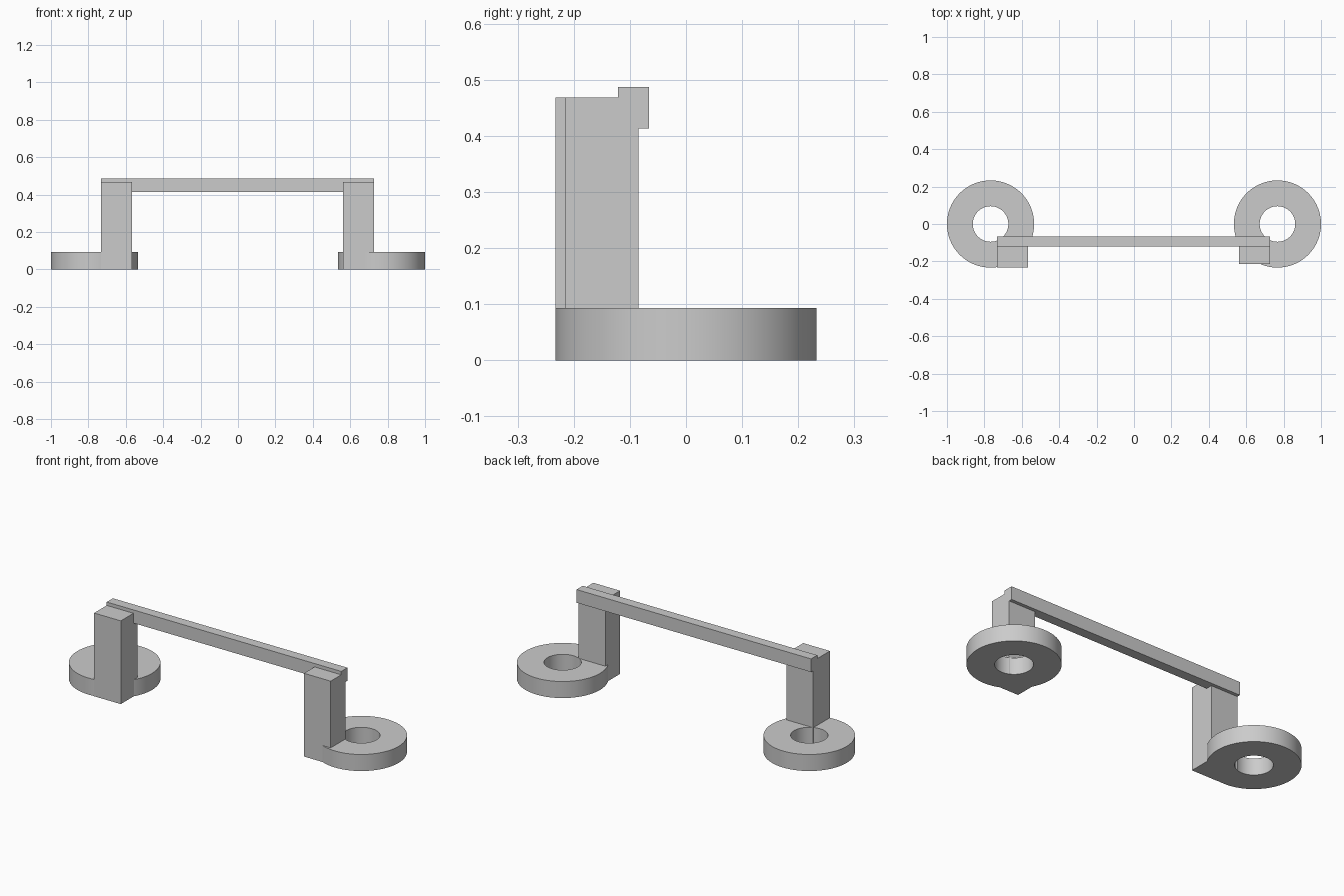
import bpy
import math

cube = bpy.data.objects.get("Cube")
if cube:
    bpy.data.objects.remove(cube, do_unlink=True)

grey = bpy.data.materials.new("plain grey")
grey.use_nodes = True
colour = (0.6, 0.6, 0.6, 1)
grey.diffuse_color = colour
grey.node_tree.nodes["Principled BSDF"].inputs["Base Color"].default_value = colour


def box(name, low, high):
    """Box spanning two opposite corners."""
    centre = [(a + b) / 2 for a, b in zip(low, high)]
    bpy.ops.mesh.primitive_cube_add(size=1, location=centre)
    obj = bpy.context.object
    obj.name = name
    obj.scale = [b - a for a, b in zip(low, high)]
    bpy.ops.object.transform_apply(location=False, rotation=False, scale=True)
    obj.data.materials.append(grey)
    return obj


def cylinder(name, x, radius, bottom, top):
    bpy.ops.mesh.primitive_cylinder_add(
        vertices=96, radius=radius, depth=top - bottom,
        location=(x, 0, (bottom + top) / 2))
    obj = bpy.context.object
    obj.name = name
    obj.data.materials.append(grey)
    return obj


def ring(name, x):
    """Flat round foot with a hole through it."""
    foot = cylinder(name, x, 0.233, 0, 0.093)
    cutter = cylinder(name + "_hole_cutter", x, 0.095, -0.1, 0.2)
    mod = foot.modifiers.new("hole", 'BOOLEAN')
    mod.object = cutter
    mod.solver = 'EXACT'
    bpy.ops.object.select_all(action='DESELECT')
    foot.select_set(True)
    bpy.context.view_layer.objects.active = foot
    bpy.ops.object.modifier_apply(modifier=mod.name)
    bpy.data.objects.remove(cutter, do_unlink=True)
    bpy.ops.object.shade_smooth_by_angle(angle=math.radians(30))
    return foot


# Round feet
ring("right_foot_ring", -0.767)
ring("left_foot_ring", 0.767)

# Upright posts, the right one slightly deeper
box("right_post", (-0.732, -0.233, 0), (-0.566, -0.085, 0.468))
box("left_post", (0.561, -0.215, 0), (0.727, -0.085, 0.468))

# Crossbar set into the back of the post tops
box("crossbar", (-0.732, -0.121, 0.413), (0.727, -0.066, 0.487))
